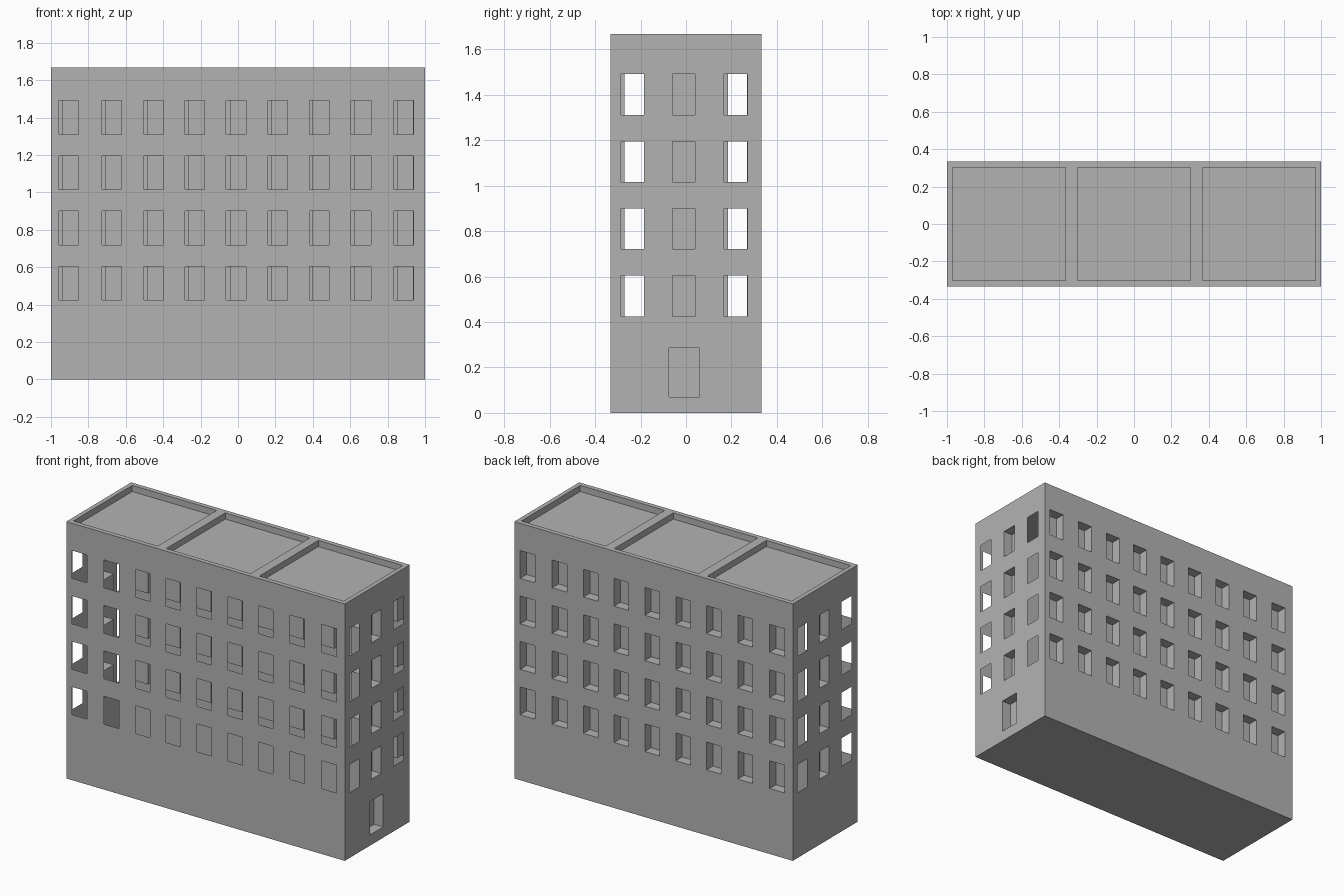
import bpy
import bmesh
from mathutils import Vector

cube = bpy.data.objects.get("Cube")
if cube:
    bpy.data.objects.remove(cube, do_unlink=True)

HALF_X, HALF_Y, TOP = 1.0, 0.333, 1.667
X, Y, Z = Vector((1, 0, 0)), Vector((0, 1, 0)), Vector((0, 0, 1))

grey = bpy.data.materials.new("plain grey")
grey.use_nodes = True
colour = (0.45, 0.45, 0.45, 1)
grey.diffuse_color = colour
grey.node_tree.nodes["Principled BSDF"].inputs["Base Color"].default_value = colour


def panel(name, origin, u_axis, v_axis, u_range, v_range, cuts):
    """Thin flat panel with cuts (u0, u1, v0, v1, depth); depth None is a hole."""
    normal = u_axis.cross(v_axis)
    us = sorted({*u_range, *(c for cut in cuts for c in cut[0:2])})
    vs = sorted({*v_range, *(c for cut in cuts for c in cut[2:4])})
    bm = bmesh.new()

    def point(u, v, depth=0.0):
        return bm.verts.new(origin + u_axis * u + v_axis * v - normal * depth)

    def rectangle(u0, u1, v0, v1, depth=0.0):
        corners = ((u0, v0), (u1, v0), (u1, v1), (u0, v1))
        return bm.faces.new([point(u, v, depth) for u, v in corners])

    # Solid cells around the cuts
    for u0, u1 in zip(us, us[1:]):
        for v0, v1 in zip(vs, vs[1:]):
            u, v = (u0 + u1) / 2, (v0 + v1) / 2
            if not any(c[0] < u < c[1] and c[2] < v < c[3] for c in cuts):
                rectangle(u0, u1, v0, v1)

    # Recessed backs and their reveals
    for u0, u1, v0, v1, depth in cuts:
        if depth is None:
            continue
        rectangle(u0, u1, v0, v1, depth)
        ring = ((u0, v0), (u1, v0), (u1, v1), (u0, v1))
        for a, b in zip(ring, ring[1:] + ring[:1]):
            bm.faces.new([point(*a), point(*b), point(*b, depth), point(*a, depth)])

    bmesh.ops.remove_doubles(bm, verts=bm.verts, dist=0.0005)
    mesh = bpy.data.meshes.new(name)
    bm.to_mesh(mesh)
    bm.free()
    mesh.materials.append(grey)
    bpy.context.collection.objects.link(bpy.data.objects.new(name, mesh))


# Window layout
FLOORS = (0.425, 0.72, 1.015, 1.31)
RECESS = 0.065
long_starts = (-0.957, -0.728, -0.503, -0.283, -0.063, 0.16, 0.381, 0.605, 0.834)
end_spans = ((-0.285, -0.185, None), (-0.06, 0.04, RECESS), (0.168, 0.27, None))


def long_windows(depth):
    return [(u, u + 0.105, z, z + 0.18, depth) for z in FLOORS for u in long_starts]


end_windows = [(a, b, z, z + 0.18, d) for z in FLOORS for a, b, d in end_spans]
door = (-0.075, 0.06, 0.07, 0.285, RECESS)
span_x, span_y, span_z = (-HALF_X, HALF_X), (-HALF_Y, HALF_Y), (0, TOP)

# Walls: open windows in front, recessed ones at the back
panel("front_wall", -Y * HALF_Y, X, Z, span_x, span_z, long_windows(None))
panel("back_wall", Y * HALF_Y, -X, Z, span_x, span_z, long_windows(RECESS))
panel("right_wall", X * HALF_X, Y, Z, span_y, span_z, end_windows + [door])
panel("left_wall", -X * HALF_X, -Y, Z, span_y, span_z, end_windows)

# Roof with three sunken bays, and the base
bays = [(c - 0.303, c + 0.303, -0.302, 0.302, 0.04) for c in (-0.668, 0, 0.668)]
panel("roof", Z * TOP, X, Y, span_x, span_y, bays)
panel("base", Vector(), X, -Y, span_x, span_y, [])
